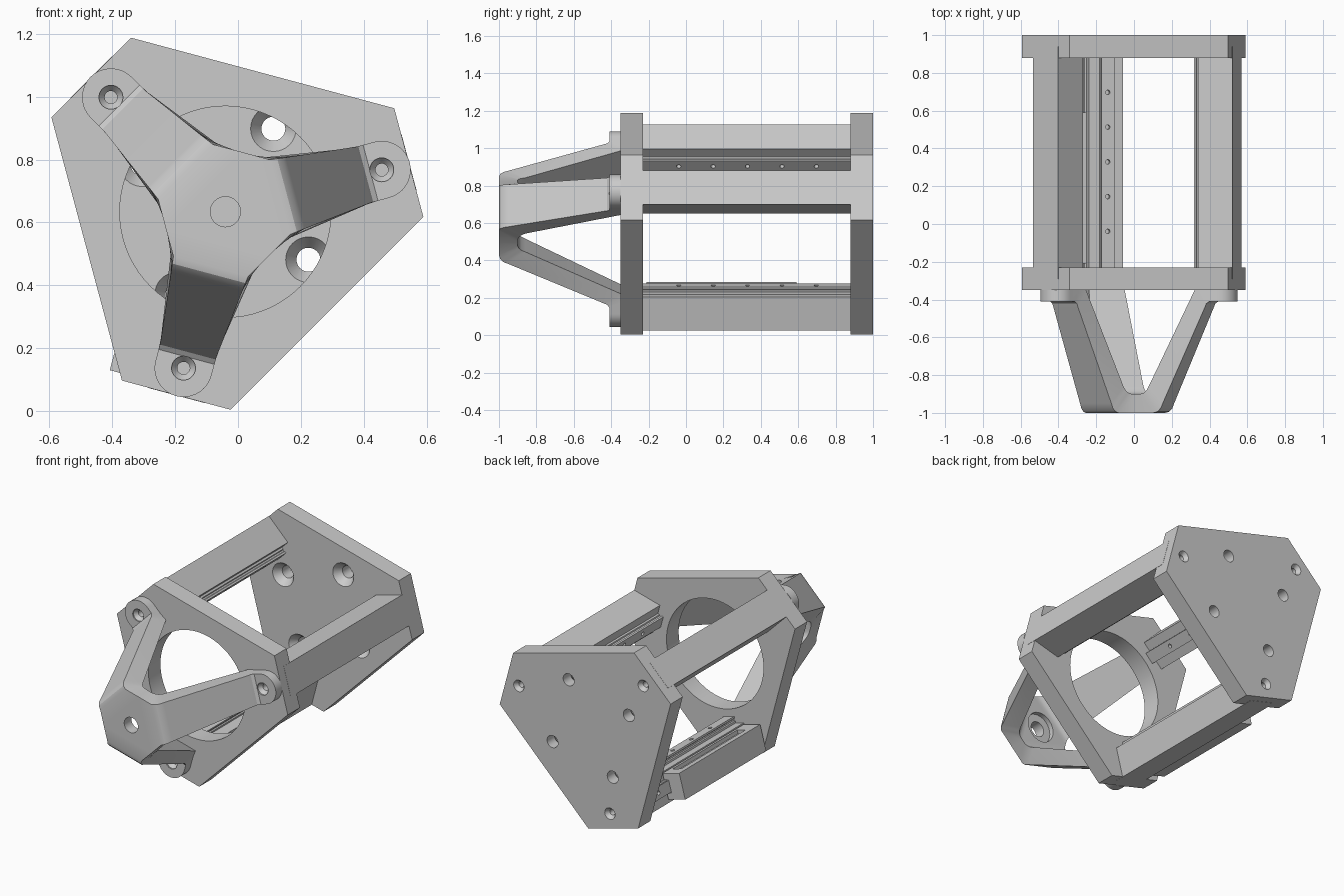
import bpy, bmesh
from math import sin, cos, pi, radians
from mathutils import Vector

if "Cube" in bpy.data.objects:
    bpy.data.objects.remove(bpy.data.objects["Cube"])

CX, CZ = -0.04, 0.634            # common axis of the three-fold frame
ANGLES = (15, 135, 255)


def pt(a, u, t, y):
    """Radial u, tangential t, depth y in the frame turned by a degrees."""
    a = radians(a)
    return Vector((CX + u * cos(a) - t * sin(a), y, CZ + u * sin(a) + t * cos(a)))


def finish(name, bm):
    bmesh.ops.remove_doubles(bm, verts=bm.verts, dist=1e-5)
    bmesh.ops.dissolve_degenerate(bm, edges=bm.edges, dist=1e-5)
    bmesh.ops.recalc_face_normals(bm, faces=bm.faces)
    me = bpy.data.meshes.new(name)
    bm.to_mesh(me)
    bm.free()
    ob = bpy.data.objects.new(name, me)
    bpy.context.collection.objects.link(ob)
    return ob


def prism(name, a, profile, y0, y1):
    bm = bmesh.new()
    lo = [bm.verts.new(pt(a, u, t, y0)) for u, t in profile]
    hi = [bm.verts.new(pt(a, u, t, y1)) for u, t in profile]
    bm.faces.new(lo)
    bm.faces.new(hi)
    n = len(lo)
    for i in range(n):
        j = (i + 1) % n
        bm.faces.new((lo[i], lo[j], hi[j], hi[i]))
    return finish(name, bm)


def rect(u0, u1, t0, t1):
    return [(u0, t0), (u1, t0), (u1, t1), (u0, t1)]


def spun_cutter(p0, p1, rings, seg=32):
    """Revolved cutter from p0 to p1; rings are (fraction, radius)."""
    d = p1 - p0
    q = d.to_track_quat('Z', 'Y')
    bm = bmesh.new()
    loops = []
    for f, r in rings:
        loops.append([bm.verts.new(p0 + d * f + q @ Vector((r * cos(2 * pi * i / seg), r * sin(2 * pi * i / seg), 0)))
                      for i in range(seg)])
    bm.faces.new(loops[0])
    bm.faces.new(loops[-1])
    for A, B in zip(loops, loops[1:]):
        for i in range(seg):
            j = (i + 1) % seg
            bm.faces.new((A[i], A[j], B[j], B[i]))
    return finish("cutter", bm)


def cut(ob, cutters):
    for c in cutters:
        c.hide_render = True
        m = ob.modifiers.new("hole", 'BOOLEAN')
        m.operation, m.solver, m.object = 'DIFFERENCE', 'EXACT', c
    bpy.context.view_layer.update()
    me = bpy.data.meshes.new_from_object(ob.evaluated_get(bpy.context.evaluated_depsgraph_get()))
    ob.modifiers.clear()
    ob.data = me
    for c in cutters:
        bpy.data.objects.remove(c)


def smooth(ob):
    bpy.ops.object.select_all(action='DESELECT')
    ob.select_set(True)
    bpy.context.view_layer.objects.active = ob
    bpy.ops.object.shade_smooth_by_angle(angle=radians(28))


def hole(a, u, y0, y1, rings, t=0, seg=32):
    return spun_cutter(pt(a, u, t, y0), pt(a, u, t, y1), rings, seg)


STRAIGHT = lambda r: ((0, r), (1, r))

# end plates: six-sided with three short edges
hexa = [(0.63 * cos(radians(a + s)), 0.63 * sin(radians(a + s))) for a in ANGLES for s in (-16.5, 16.5)]
front = prism("front_plate", 0, hexa, -0.35, -0.23)
cut(front, [hole(0, 0, -0.4, -0.2, STRAIGHT(0.336), seg=72)]
    + [hole(a, 0.515, -0.4, -0.2, STRAIGHT(0.02)) for a in ANGLES])
smooth(front)
back = prism("back_plate", 0, hexa, 0.88, 1.0)
cut(back, [hole(a, 0.305, 0.87, 1.01, ((0, 0.08), (0.4, 0.038), (1, 0.038))) for a in (60, 150, 240, 330)]
    + [hole(a, 0.515, 0.87, 1.01, ((0, 0.018), (0.75, 0.018), (0.93, 0.036), (1, 0.036))) for a in ANGLES])
smooth(back)

# linear rail section: height, half width, with a groove on each side
half = [(0, 0.036), (0.012, 0.036), (0.016, 0.029), (0.025, 0.029), (0.029, 0.036), (0.04, 0.036)]
RAIL = half + [(h, -w) for h, w in reversed(half)]
HOLES = [0.145 + 0.184 * k for k in range(-1, 4)]


def rail(name, a, place):
    ob = prism(name, a, [place(h, w) for h, w in RAIL], -0.235, 0.885)
    (u0, t0), (u1, t1) = place(0.018, 0), place(0.05, 0)
    cut(ob, [spun_cutter(pt(a, u0, t0, y), pt(a, u1, t1, y), STRAIGHT(0.012), 16) for y in HOLES])


# beams, each with a rail on its inner face
for a in ANGLES:
    prism(f"beam_{a}", a, rect(0.42, 0.605, -0.0935, 0.0935), -0.29, 0.94)
    rail(f"inner_rail_{a}", a, lambda h, w: (0.42 - h, w))

# side rail and sliding carriage on the lower beam
rail("side_rail", 255, lambda h, w: (0.502 + w, -0.0935 - h))


def channel(u0, u1, t0, t1):
    return [(u0, -t0), (0.462, -t0), (0.462, -0.138), (0.542, -0.138),
            (0.542, -t0), (u1, -t0), (u1, -t1), (u0, -t1)]


carriage = prism("carriage_body", 255, channel(0.422, 0.582, 0.105, 0.225), -0.21, 0.59)
slot = prism("cutter", 255, rect(0.40, 0.445, -0.185, -0.125), -0.12, 0.516)
cut(carriage, [slot])

# three-legged front bracket: lofted arms around a shared hub
WIDTH = [(0, 0), (0.0985, 0.1706), (0.18, 0.123), (0.45, 0.092), (0.515, 0.092)]


def half_width(r):
    if r >= 0.515:
        return max(0.0, 0.092 ** 2 - (r - 0.515) ** 2) ** 0.5
    for (r0, w0), (r1, w1) in zip(WIDTH, WIDTH[1:]):
        if r <= r1:
            return w0 + (w1 - w0) * (r - r0) / (r1 - r0)


# stations: outer (r, y) paired with inner (r, y)
stations = [(0.0985, -1, 0.0985, -0.9), (0.18, -1, 0.118, -0.9), (0.203, -0.993, 0.136, -0.893),
            (0.22, -0.975, 0.148, -0.88), (0.23, -0.95, 0.158, -0.86), (0.455, -0.44, 0.40, -0.35),
            (0.462, -0.422, 0.425, -0.35), (0.478, -0.41, 0.45, -0.35)]
stations += [(0.515 + 0.092 * sin(radians(b)), -0.41, 0.515 + 0.092 * sin(radians(b)), -0.35)
             for b in range(0, 91, 10)]
bm = bmesh.new()
V = lambda *args: bm.verts.new(pt(*args))
for a in ANGLES:
    rows = []
    for rf, yf, rb, yb in stations:
        wf, wb = half_width(rf), half_width(rb)
        rows.append((V(a, rf, -wf, yf), V(a, rf, wf, yf), V(a, rb, wb, yb), V(a, rb, -wb, yb)))
    bm.faces.new((V(a, 0, 0, -1), rows[0][0], rows[0][1]))
    bm.faces.new((V(a, 0, 0, -0.9), rows[0][3], rows[0][2]))
    for A, B in zip(rows, rows[1:]):
        for i in range(4):
            j = (i + 1) % 4
            bm.faces.new((A[i], A[j], B[j], B[i]))
bracket = finish("front_bracket", bm)
cut(bracket, [hole(0, 0, -1.05, -0.85, ((0, 0.048), (0.6, 0.048), (0.6001, 0.095), (1, 0.095)))]
    + [hole(a, 0.515, -0.42, -0.33, ((0, 0.038), (0.2, 0.038), (0.45, 0.02), (1, 0.02))) for a in ANGLES])
smooth(bracket)
